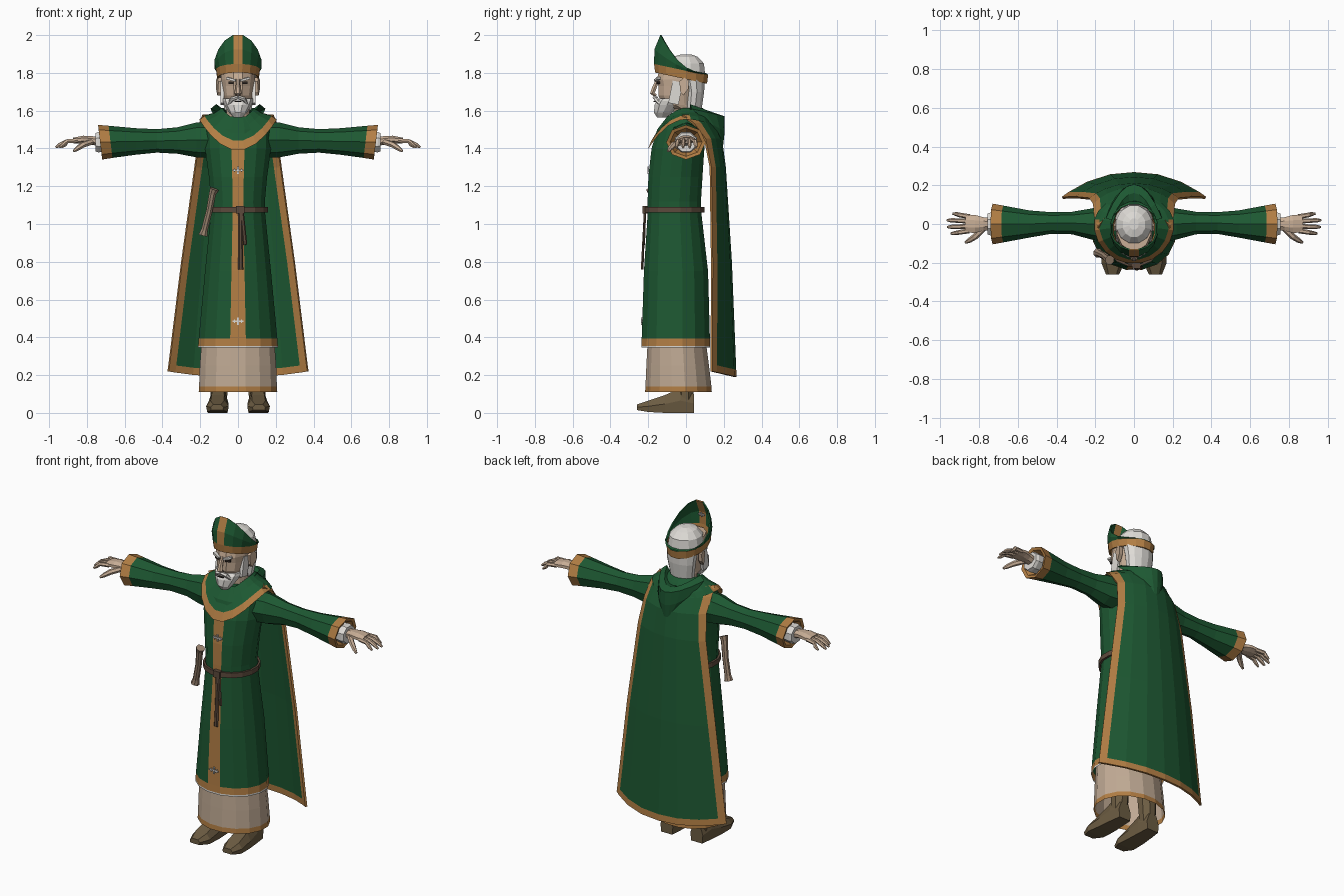
import bpy, bmesh, math
from mathutils import Vector, Matrix


def mat(name, r, g, b):
    m = bpy.data.materials.new(name)
    lin = [((c / 255 + 0.055) / 1.055) ** 2.4 for c in (r, g, b)]
    m.diffuse_color = (*lin, 1)
    return m


GREEN = mat("green cloth", 29, 88, 50)
GOLD = mat("gold trim", 178, 126, 68)
LINEN = mat("linen", 192, 170, 148)
SKIN = mat("skin", 200, 174, 150)
WHITE = mat("white hair", 222, 219, 214)
BELT = mat("belt leather", 92, 74, 60)
BOOT = mat("boot leather", 108, 92, 66)
DARK = mat("dark eyes", 45, 38, 34)
PARCH = mat("parchment", 155, 132, 112)


def build(name, verts, faces, mats, rule=None, thick=0):
    """Mesh object; rule(face centre) gives the material slot."""
    me = bpy.data.meshes.new(name)
    me.from_pydata([tuple(v) for v in verts], [], faces)
    bm = bmesh.new()
    bm.from_mesh(me)
    bmesh.ops.recalc_face_normals(bm, faces=bm.faces)
    if rule:
        for f in bm.faces:
            f.material_index = rule(f.calc_center_median())
    bm.to_mesh(me)
    bm.free()
    for m in mats:
        me.materials.append(m)
    ob = bpy.data.objects.new(name, me)
    bpy.context.collection.objects.link(ob)
    if thick:
        md = ob.modifiers.new("thickness", "SOLIDIFY")
        md.thickness = thick
        md.offset = 0
    return ob


def loft(name, rings, mats, rule=None, caps=(True, True), closed=True, thick=0):
    n = len(rings[0])
    verts = [p for r in rings for p in r]
    faces = []
    for k in range(len(rings) - 1):
        for i in range(n if closed else n - 1):
            j = (i + 1) % n
            faces.append((k * n + i, k * n + j, (k + 1) * n + j, (k + 1) * n + i))
    if closed and caps[0]:
        faces.append(tuple(range(n)))
    if closed and caps[1]:
        faces.append(tuple(range((len(rings) - 1) * n, len(rings) * n)))
    return build(name, verts, faces, mats, rule, thick)


def angles(n):  # a flat face sits at the front
    return [2 * math.pi * (i + 0.5) / n - math.pi / 2 for i in range(n)]


def zring(z, y0, y1, rx, n=16):  # ring between front y0 and back y1
    c, r = (y0 + y1) / 2, (y1 - y0) / 2
    return [(rx * math.cos(a), c + r * math.sin(a), z) for a in angles(n)]


def tube(name, pts, mats, n=6, rule=None):
    """Tube along (x, y, z, half width, half height) points."""
    P = [Vector(p[:3]) for p in pts]
    rings = []
    for k, p in enumerate(pts):
        d = (P[min(k + 1, len(P) - 1)] - P[max(k - 1, 0)]).normalized()
        side = d.cross(Vector((0, 0, 1)) if abs(d.z) < 0.8 else Vector((0, 1, 0))).normalized()
        up = side.cross(d)
        rings.append([P[k] + side * p[3] * math.cos(a) + up * p[4] * math.sin(a) for a in angles(n)])
    return loft(name, rings, mats, rule)


def box(name, c, size, m, rx=0, ry=0, rz=0):
    M = Matrix.Translation(c) @ Matrix.Rotation(rz, 4, 'Z') @ Matrix.Rotation(ry, 4, 'Y') @ Matrix.Rotation(rx, 4, 'X')
    v = [M @ Vector((x * size[0] / 2, y * size[1] / 2, z * size[2] / 2))
         for x in (-1, 1) for y in (-1, 1) for z in (-1, 1)]
    f = [(0, 1, 3, 2), (4, 5, 7, 6), (0, 1, 5, 4), (2, 3, 7, 6), (0, 2, 6, 4), (1, 3, 7, 5)]
    return build(name, v, f, [m])


# Outer robe: white piping, gold hem and a gold front panel
robe = [(.345, -.24, .13, .215), (.355, -.24, .13, .215), (.395, -.238, .13, .212), (.75, -.226, .12, .178),
        (1.05, -.206, .085, .147), (1.12, -.206, .082, .145), (1.25, -.202, .09, .157),
        (1.40, -.185, .10, .178), (1.50, -.155, .10, .18), (1.57, -.10, .08, .13)]


def robe_rule(c):
    if c.z < .354:
        return 2
    return 1 if c.z < .39 or (abs(c.x) < .01 and c.y < -.1 and c.z < 1.45) else 0


loft("robe", [zring(*r) for r in robe], [GREEN, GOLD, WHITE], robe_rule, (False, True))
# Under robe
loft("under_robe", [zring(.11, -.22, .14, .212), zring(.14, -.218, .138, .21), zring(.25, -.213, .125, .206),
                    zring(.40, -.205, .105, .195)], [LINEN, GOLD], lambda c: int(c.z < .135), (False, False))
# Belt with knot and hanging ends
loft("belt", [zring(z, -.215, .095, .155) for z in (1.06, 1.09)], [BELT], None, (False, False), thick=.012)
box("belt_knot", (.012, -.217, 1.075), (.045, .025, .04), BELT)
tube("belt_end_long", [(.012, -.217, 1.07, .011, .007), (.014, -.226, .9, .011, .007), (.014, -.232, .76, .014, .008)], [BELT])
tube("belt_end_short", [(.02, -.217, 1.07, .01, .007), (.038, -.223, .89, .011, .007)], [BELT])
# Scroll tucked in the belt
tube("scroll", [(-.185, -.15, .94, .026, .026), (-.177, -.153, .97, .019, .019), (-.152, -.165, 1.07, .018, .018),
                (-.135, -.18, 1.16, .02, .02), (-.125, -.185, 1.185, .026, .026)], [PARCH], 8)
# Ornament crosses
for z, y, tilt, k in ((1.285, -.2, 0, 1), (.485, -.234, 0, 1), (1.91, -.15, -.2, .7)):
    for dx, w, h in ((0, .06, .007), (0, .009, .04), (-.018, .006, .02), (.018, .006, .02)):
        box("cross_ornament", (dx * k, y, z), (w * k, .009, h * k), WHITE, rx=tilt)

# Cape: rows of (edge z, edge x, edge y, middle z, middle y)
cape_rows = [(.22, .37, .135, .19, .262), (.257, .365, .135, .228, .26), (.8, .298, .137, .8, .237),
             (1.3, .228, .13, 1.3, .205), (1.45, .208, .10, 1.45, .185), (1.53, .203, .04, 1.53, .15),
             (1.575, .185, -.02, 1.575, .11)]
rings = []
for ze, xe, ye, zm, ym in cape_rows:
    g = 1 - .035 / xe
    row = []
    for u in (-1, -g, -.65, -.33, 0, .33, .65, g, 1):
        t = abs(u) ** 2.2
        row.append((xe * u, ym + (ye - ym) * t, zm + (ze - zm) * t))
    rings.append(row)
cape = loft("cape", rings, [GREEN, GOLD], closed=False, thick=.012)
for i, f in enumerate(cape.data.polygons):
    f.material_index = int(i < 8 or i % 8 in (0, 7))

# Shoulder mantle with gold rim, and neck roll
rings = []
for rx, yf, yb, z, df, db in ((.207, -.205, .15, 1.555, .165, .04), (.180, -.185, .14, 1.575, .135, .03),
                              (.125, -.14, .11, 1.59, .08, .0), (.085, -.11, .09, 1.615, .06, .0),
                              (.07, -.09, .075, 1.60, .06, .0)):
    row = []
    for a in angles(20):
        s = math.sin(a)
        row.append((rx * math.cos(a), s * (-yf if s < 0 else yb), z - s * s * (df if s < 0 else db)))
    rings.append(row)
m = loft("mantle", rings, [GREEN, GOLD], None, (False, False))
for i, f in enumerate(m.data.polygons):
    f.material_index = int(i < 20 and f.center.y < .04)
# Hood lying on the back
us = [k / 4 for k in range(-4, 5)]
loft("hood", [[(.05 * u, .165 + .03 * (1 - u * u), 1.40 + .05 * u * u) for u in us],
              [(.12 * u, .10 + .105 * (1 - u * u), 1.49 + .06 * u * u) for u in us],
              [(.145 * u, .03 + .175 * (1 - u * u), 1.61 - .04 * (1 - u * u)) for u in us],
              [(.115 * u, .02 + .14 * (1 - u * u), 1.635 - .05 * (1 - u * u)) for u in us],
              [(.075 * u, .02 + .07 * (1 - u * u), 1.57) for u in us]], [GREEN], closed=False)

# Arms, hands and boots, both sides
arm = [(.12, 0, 1.445, .10, .095), (.22, 0, 1.445, .08, .092), (.32, .005, 1.442, .058, .07),
       (.43, .005, 1.44, .056, .062), (.54, 0, 1.437, .07, .07), (.675, 0, 1.435, .095, .085),
       (.73, 0, 1.433, .105, .092), (.725, 0, 1.433, .085, .075), (.69, 0, 1.433, .06, .055)]
for s, side in ((1, "left"), (-1, "right")):
    rings = [[(s * (x + (z0 - 0) * .12 * (x > .6)), y + w * math.cos(a), z + z0)
              for a in [k * math.pi / 4 for k in range(8)] for z0 in [h * math.sin(a)]]
             for x, y, z, w, h in arm]
    loft(side + "_sleeve", rings, [GREEN, GOLD], lambda c: int(abs(c.x) > .69 or (abs(c.x) > .685 and abs(c.z - 1.434) < .01)
         or abs(c.x) - (c.z - 1.434) * .12 > .68))
    tube(side + "_under_sleeve", [(s * .66, 0, 1.435, .055, .052), (s * .74, 0, 1.433, .064, .058),
                                  (s * .755, 0, 1.433, .058, .052)], [WHITE], 8)
    tube(side + "_palm", [(s * .73, 0, 1.435, .032, .026), (s * .78, 0, 1.444, .038, .024),
                          (s * .82, 0, 1.447, .05, .022), (s * .87, .003, 1.442, .05, .016)], [SKIN], 8)
    for k, (y, tip) in enumerate(((-.035, .945), (-.011, .962), (.014, .965), (.038, .935))):
        tube(side + "_finger", [(s * .85, y, 1.442, .013, .013), (s * .905, y * 1.25, 1.438, .012, .012),
                                (s * (tip - .02), y * 1.35, 1.42, .011, .011), (s * tip, y * 1.4, 1.405, .006, .006)], [SKIN])
    tube(side + "_thumb", [(s * .775, -.022, 1.435, .016, .016), (s * .82, -.065, 1.42, .016, .016),
                           (s * .85, -.085, 1.40, .013, .013), (s * .87, -.095, 1.385, .007, .007)], [SKIN])
    foot = [(.042, .042, .0, .10), (-.03, .05, .0, .13), (-.11, .056, .0, .095), (-.20, .06, .005, .065), (-.26, .034, .015, .045)]
    loft(side + "_boot", [[(s * (.103 - y * .03 + w * p), y, z0 + (h - z0) * q) for p, q in
                           ((-.9, 0), (.9, 0), (1, .5), (.6, 1), (-.6, 1), (-1, .5))] for y, w, z0, h in foot], [BOOT])
    tube(side + "_boot_shaft", [(s * .103, -.005, .05, .046, .044), (s * .10, -.005, .13, .05, .05),
                                (s * .095, -.01, .34, .06, .06)], [BOOT], 8)
    # Face details
    loft(side + "_ear", [[(s * (x + .25 * (y + .02)), y, z) for y, z in
                          ((-.035, 1.755), (-.01, 1.775), (.015, 1.76), (.012, 1.715), (-.015, 1.68), (-.03, 1.7))]
                         for x in (.085, .108)], [SKIN])
    box(side + "_eye", (s * .035, -.146, 1.748), (.03, .012, .012), DARK, rz=s * .25)
    box(side + "_brow", (s * .036, -.152, 1.766), (.05, .02, .012), WHITE, ry=-s * .25, rz=s * .3)
    tube(side + "_moustache", [(0, -.165, 1.672, .012, .01), (s * .03, -.158, 1.662, .014, .012),
                               (s * .052, -.135, 1.63, .007, .007)], [WHITE])
    box(side + "_sideburn", (s * .083, -.055, 1.695), (.018, .055, .12), WHITE, rx=-.2)

# Head
loft("head", [zring(*r, 12) for r in ((1.53, -.065, .06, .062), (1.61, -.07, .06, .062), (1.63, -.125, .06, .07),
     (1.68, -.15, .07, .082), (1.73, -.150, .085, .09), (1.765, -.158, .09, .093), (1.84, -.14, .09, .09))], [SKIN])
tube("nose", [(0, -.150, 1.765, .01, .01), (0, -.168, 1.72, .013, .014), (0, -.178, 1.692, .019, .014),
              (0, -.16, 1.68, .014, .01)], [SKIN])
loft("beard", [zring(*r, 10) for r in ((1.565, -.155, -.10, .025), (1.59, -.172, -.07, .048), (1.63, -.170, -.03, .072),
     (1.65, -.160, -.02, .08), (1.665, -.142, -.02, .083))], [WHITE])
box("mouth", (0, -.166, 1.648), (.035, .012, .006), DARK)
loft("hair", [zring(*r, 12) for r in ((1.585, -.01, .06, .055), (1.61, -.015, .085, .075), (1.70, -.01, .098, .09),
     (1.77, -.03, .102, .097), (1.80, -.11, .104, .1), (1.85, -.10, .098, .092), (1.885, -.07, .065, .06),
     (1.897, -.03, .03, .025))], [WHITE])

# Mitre: tilted gold band, tall front, low back
rings = []
for t in (0, 1, 2, 3):
    row = []
    for a in angles(16):
        f = -math.sin(a)
        base = 1.773 + .03 * f + (.045 if t else 0)
        top = max(1.795 + .205 * ((f + 1.02) / 2) ** 2, base + .004)
        z = base + (top - base) * (0, 0, .5, 1)[t]
        rx = (.108, .114, .122, .122)[t]
        yc = -.026 + (.022 * max(f, 0) if t == 3 else 0)
        row.append((rx * math.cos(a), yc - (.136, .142, .14, .13)[t] * f, z))
    rings.append(row)
mitre = loft("mitre", rings, [GREEN, GOLD], None, (False, False), thick=.008)
for i, f in enumerate(mitre.data.polygons):
    f.material_index = int(i < 16 or i % 16 == 15)
